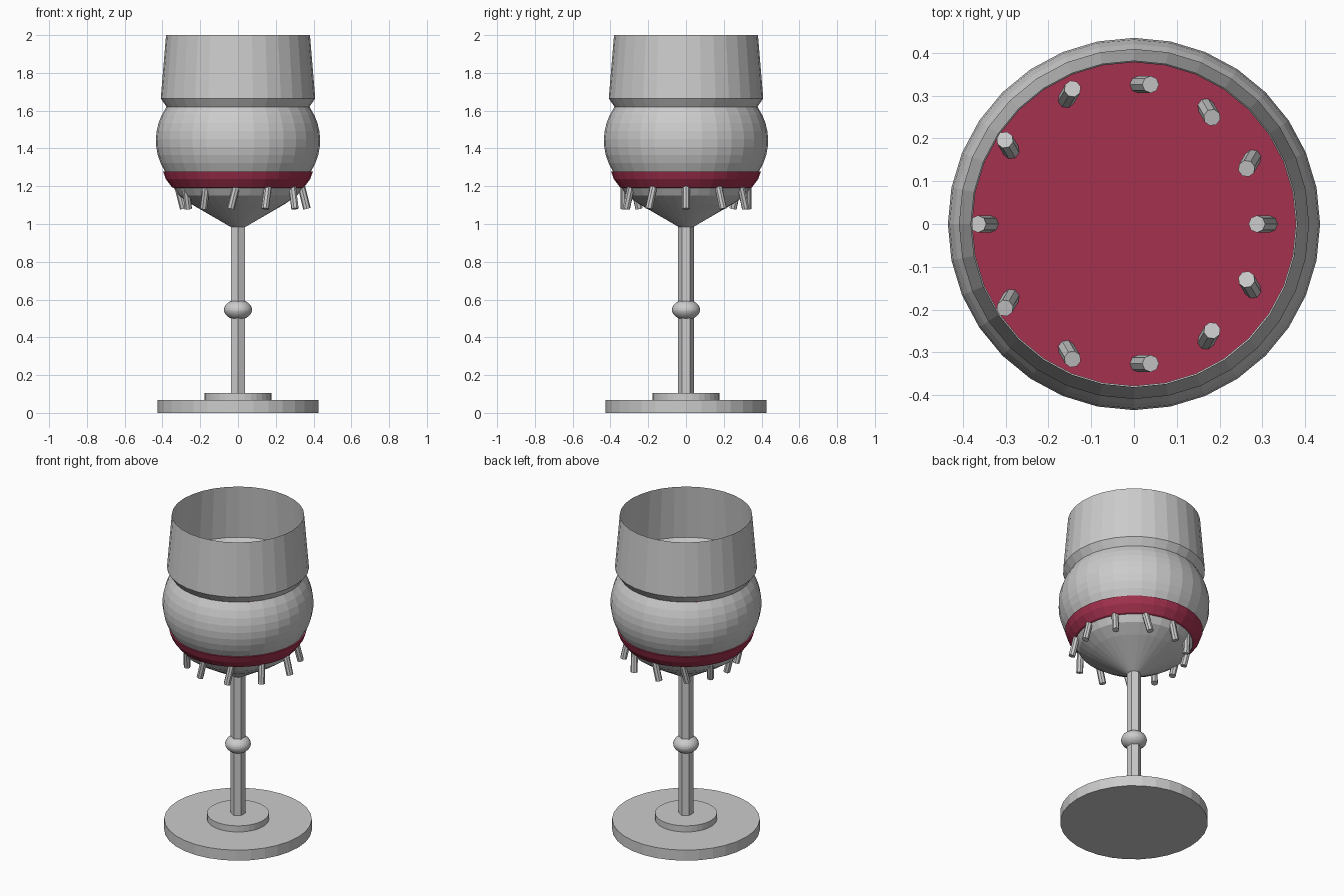
import bpy, bmesh, math
from mathutils import Matrix, Euler

if "Cube" in bpy.data.objects:
    bpy.data.objects.remove(bpy.data.objects["Cube"])


def material(name, rgb):
    m = bpy.data.materials.new(name)
    m.diffuse_color = (*rgb, 1)
    m.use_nodes = True
    m.node_tree.nodes["Principled BSDF"].inputs["Base Color"].default_value = m.diffuse_color
    return m


GREY = material("pale_grey", (0.6, 0.6, 0.6))
RED = material("wine_red", (0.376, 0.031, 0.078))


def finish(name, bm, mat):
    bmesh.ops.recalc_face_normals(bm, faces=bm.faces)
    me = bpy.data.meshes.new(name)
    bm.to_mesh(me)
    bm.free()
    me.materials.append(mat)
    ob = bpy.data.objects.new(name, me)
    bpy.context.collection.objects.link(ob)
    return ob


def lathe(name, profile, mat, sides=32, cap_bottom=False, cap_top=False):
    """Spin (radius, z) points round the z axis, first vertex on +y."""
    bm = bmesh.new()
    rings = []
    for r, z in profile:
        ring = []
        for i in range(sides):
            a = math.tau * i / sides
            ring.append(bm.verts.new((r * math.sin(a), r * math.cos(a), z)))
        rings.append(ring)
    for lo, hi in zip(rings, rings[1:]):
        for i in range(sides):
            j = (i + 1) % sides
            bm.faces.new((lo[i], lo[j], hi[j], hi[i]))
    if cap_bottom:
        bm.faces.new(rings[0])
    if cap_top:
        bm.faces.new(rings[-1])
    return finish(name, bm, mat)


def solid(name, profile, mat, sides=32):
    return lathe(name, profile, mat, sides, True, True)


# Foot and stem
solid("foot", [(0.425, 0), (0.425, 0.067)], GREY)
solid("foot_collar", [(0.178, 0.06), (0.178, 0.106)], GREY)
solid("stem", [(0.042, 0.1), (0.042, 1.0)], GREY, 6)

# Flattened ball on the stem
bm = bmesh.new()
bmesh.ops.create_uvsphere(bm, u_segments=32, v_segments=16, radius=1)
bmesh.ops.transform(bm, verts=bm.verts,
                    matrix=Matrix.Translation((0, 0, 0.546)) @ Matrix.Diagonal((0.074, 0.074, 0.053, 1)))
finish("stem_knob", bm, GREY)

# Bowl: cone underside, then the middle slice of a squashed ball
bowl = [(0.04, 0.985), (0.25, 1.107), (0.315, 1.152), (0.342, 1.195), (0.372, 1.24)]
for k in range(9):
    z = 1.28 + 0.34 * k / 8
    bowl.append((0.435 * math.sqrt(1 - ((z - 1.443) / 0.36) ** 2), z))
lathe("bowl", bowl, GREY, cap_bottom=True)

# Flared lip above the neck, open at the top
lathe("lip", [(0.378, 1.62), (0.409, 1.665), (0.381, 2.0)], GREY)

# Wine, showing as a band outside and a disc inside
solid("wine", [(0.338, 1.19), (0.350, 1.195), (0.382, 1.238), (0.397, 1.279)], RED)

# Ring of leaning pegs; each lean turns twice as fast as its position
for i in range(12):
    a = math.tau * i / 12
    bm = bmesh.new()
    m = Matrix.Translation((0.326 * math.cos(a), 0.326 * math.sin(a), 1.236)) \
        @ Euler((0, -0.245, 2 * a)).to_matrix().to_4x4()
    bmesh.ops.create_cone(bm, cap_ends=True, segments=8, radius1=0.02, radius2=0.02,
                          depth=0.32, matrix=m)
    finish(f"peg_{i + 1}", bm, GREY)
